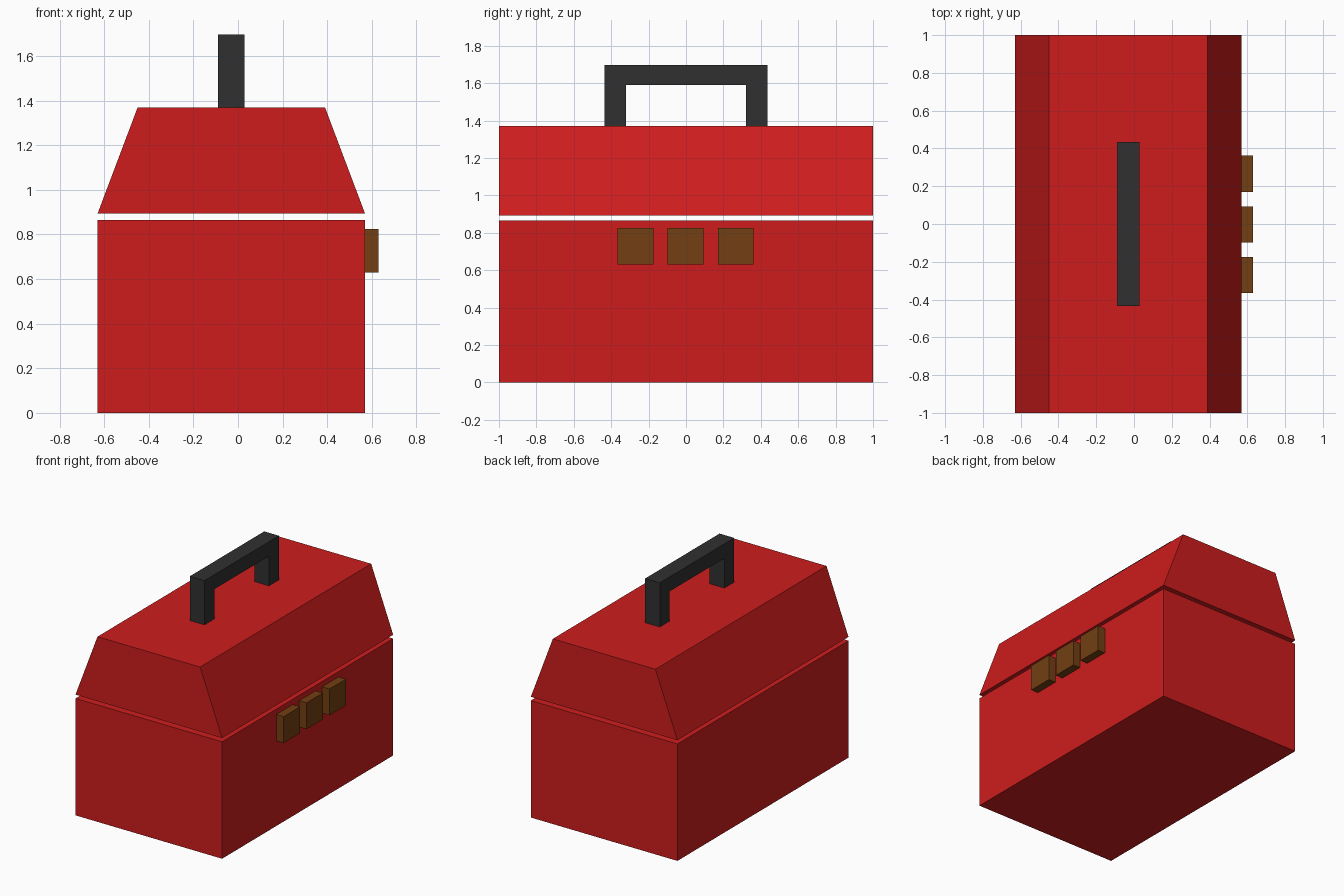
import bpy, bmesh

if "Cube" in bpy.data.objects:
    bpy.data.objects.remove(bpy.data.objects["Cube"])


def material(name, color):
    m = bpy.data.materials.new(name)
    m.diffuse_color = (*color, 1)
    m.use_nodes = True
    m.node_tree.nodes["Principled BSDF"].inputs["Base Color"].default_value = m.diffuse_color
    return m


RED = material("red_paint", (0.62, 0.012, 0.012))
BLACK = material("black_grip", (0.03, 0.03, 0.03))
BROWN = material("brown_latch", (0.17, 0.05, 0.006))


def prism(name, profile, direction, mat):
    """Extrude a closed profile of 3D points along a direction."""
    bm = bmesh.new()
    face = bm.faces.new([bm.verts.new(p) for p in profile])
    ext = bmesh.ops.extrude_face_region(bm, geom=[face], use_keep_orig=True)
    moved = [v for v in ext["geom"] if isinstance(v, bmesh.types.BMVert)]
    bmesh.ops.translate(bm, verts=moved, vec=direction)
    bmesh.ops.recalc_face_normals(bm, faces=bm.faces)
    mesh = bpy.data.meshes.new(name)
    bm.to_mesh(mesh)
    bm.free()
    mesh.materials.append(mat)
    obj = bpy.data.objects.new(name, mesh)
    bpy.context.collection.objects.link(obj)
    return obj


LEFT, RIGHT = -0.63, 0.57

# Box body and tapered lid: end profiles run along y
body = [(LEFT, 0), (RIGHT, 0), (RIGHT, 0.865), (LEFT, 0.865)]
lid = [(LEFT, 0.893), (RIGHT, 0.893), (0.39, 1.37), (-0.45, 1.37)]
for name, pts in (("box_body", body), ("lid", lid)):
    prism(name, [(x, -1, z) for x, z in pts], (0, 2, 0), RED)

# Carry handle: square arch
half = [(0.435, 1.37), (0.435, 1.697), (-0.435, 1.697), (-0.435, 1.37),
        (-0.32, 1.37), (-0.32, 1.59), (0.32, 1.59), (0.32, 1.37)]
prism("carry_handle", [(-0.09, y, z) for y, z in half], (0.12, 0, 0), BLACK)

# Three latches on the right side
for i, y in enumerate((-0.27, -0.003, 0.266)):
    a, b = y - 0.096, y + 0.096
    prism(f"latch_{i + 1}",
          [(RIGHT, a, 0.63), (RIGHT, b, 0.63), (RIGHT, b, 0.825), (RIGHT, a, 0.825)],
          (0.06, 0, 0), BROWN)
